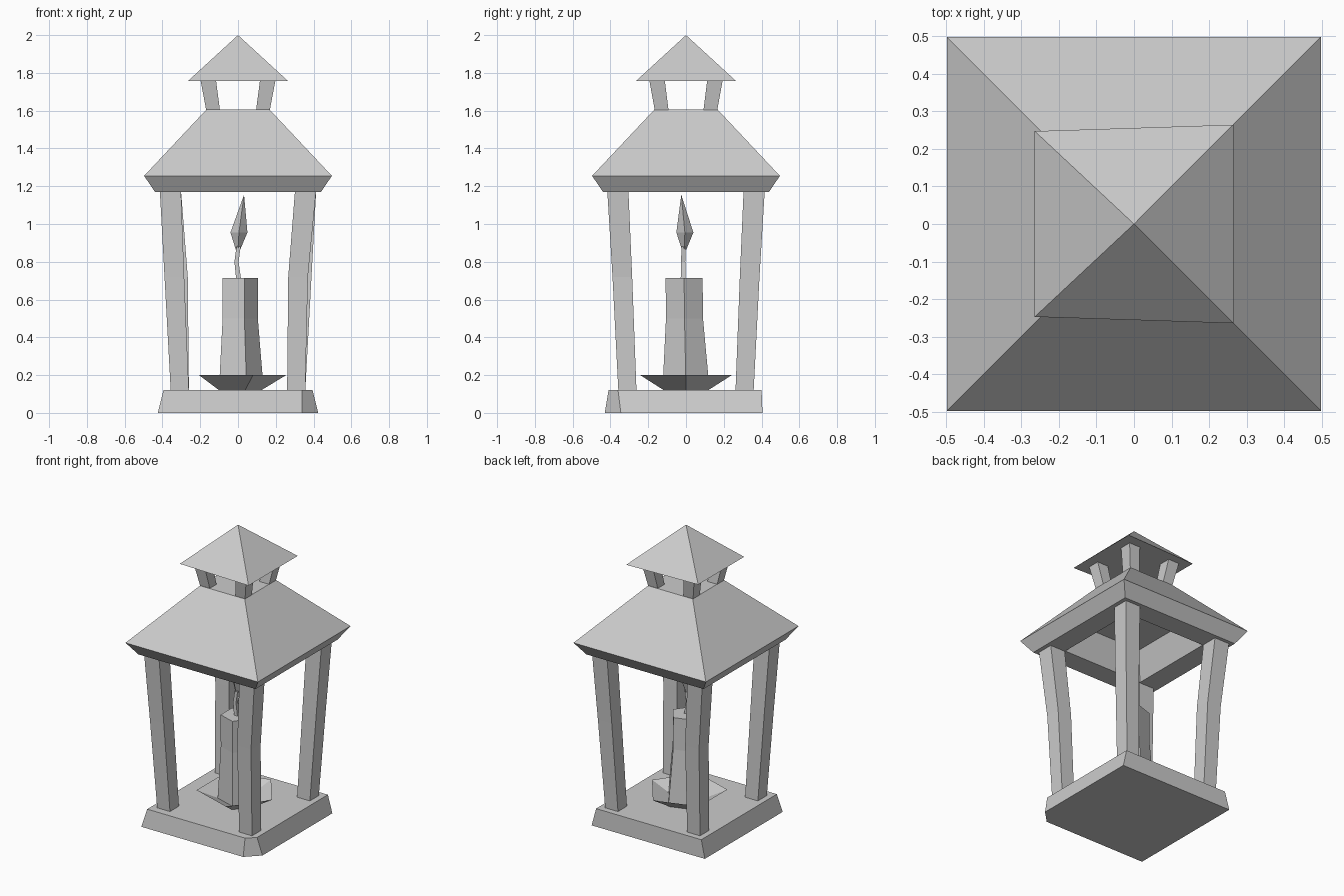
import bpy, bmesh, math
from mathutils import Vector

if "Cube" in bpy.data.objects:
    bpy.data.objects.remove(bpy.data.objects["Cube"], do_unlink=True)

grey = bpy.data.materials.new("plain_grey")
grey.use_nodes = True
grey.diffuse_color = (0.6, 0.6, 0.6, 1)
shader = next(n for n in grey.node_tree.nodes if n.type == 'BSDF_PRINCIPLED')
shader.inputs["Base Color"].default_value = (0.6, 0.6, 0.6, 1)


def ring(z, radius, sides=4, x=0, y=0, start=0.0):
    """Regular polygon at height z."""
    step = math.tau / sides
    return [Vector((x + radius * math.cos(start + i * step),
                    y + radius * math.sin(start + i * step), z)) for i in range(sides)]


def square(z, half, x=0, y=0):
    return ring(z, half * math.sqrt(2), 4, x, y, math.pi / 4)


def loft(name, rings):
    """Skin a stack of rings and close both ends; one-point rings form tips."""
    bm = bmesh.new()
    rows = [[bm.verts.new(p) for p in r] for r in rings]
    for low, high in zip(rows, rows[1:]):
        n = max(len(low), len(high))
        for i in range(n):
            j = (i + 1) % n
            if len(high) == 1:
                bm.faces.new((low[i], low[j], high[0]))
            else:
                bm.faces.new((low[i], low[j], high[j], high[i]))
    if len(rows[0]) > 2:
        bm.faces.new(rows[0][::-1])
    if len(rows[-1]) > 2:
        bm.faces.new(rows[-1])
    bmesh.ops.recalc_face_normals(bm, faces=bm.faces)
    mesh = bpy.data.meshes.new(name)
    bm.to_mesh(mesh)
    bm.free()
    mesh.materials.append(grey)
    obj = bpy.data.objects.new(name, mesh)
    bpy.context.collection.objects.link(obj)
    return obj


# Base slab with one worn corner at the front left
def slab_outline(z, x, front, back, cut):
    return [Vector((px, py, z)) for px, py in
            ((-x, -front), (0.34, -front), (x, -cut), (x, back), (-x, back))]


loft("base", [slab_outline(0, 0.425, 0.43, 0.405, 0.345),
              slab_outline(0.12, 0.395, 0.41, 0.40, 0.36)])

# Four corner posts leaning outward; two of them are bent
for sx, side in ((1, "left"), (-1, "right")):
    for sy, end in ((-1, "front"), (1, "back")):
        bend = 0.318 if sx * sy < 0 else 0.337
        loft(f"{end}_{side}_post", [
            square(0.115, 0.048, sx * 0.308, sy * 0.31),
            square(0.72, 0.052, sx * bend, sy * 0.337),
            square(1.18, 0.056, sx * 0.358, sy * 0.361)])
        # Short chimney posts above the roof
        loft(f"{end}_{side}_chimney_post", [
            square(1.59, 0.036, sx * 0.13, sy * 0.127),
            square(1.765, 0.041, sx * 0.158, sy * 0.154)])

# Roof with a recessed underside
loft("roof", [square(1.35, 0.24), square(1.17, 0.30), square(1.17, 0.44),
              square(1.255, 0.497), square(1.605, 0.168)])

# Cap pyramid, slightly narrower on its right side
cap_edge = square(1.758, 0.264)
for p in cap_edge:
    if p.x < 0:
        p.y *= 0.935
loft("cap", [cap_edge, [Vector((0, 0, 2))]])

# Dish, hollow inside
loft("candle_dish", [ring(0.118, 0.12, 5), ring(0.2, 0.255, 5), ring(0.14, 0.11, 5)])

# Candle, flared at the foot
loft("candle", [ring(0.135, 0.13, 5, 0.005), ring(0.5, 0.103, 5, 0.002, -0.008),
                ring(0.715, 0.103, 5, 0.002, -0.01)])

# Crooked wick
loft("wick", [square(0.71, 0.013, 0.003, -0.015), square(0.8, 0.011, -0.008, -0.015),
              square(0.88, 0.011, 0.003, -0.013)])

# Flame with a leaning tip
loft("flame", [ring(0.865, 0.012, 4, 0.0, -0.01), ring(0.955, 0.045, 4, 0.005, -0.006),
               [Vector((0.032, -0.025, 1.155))]])
